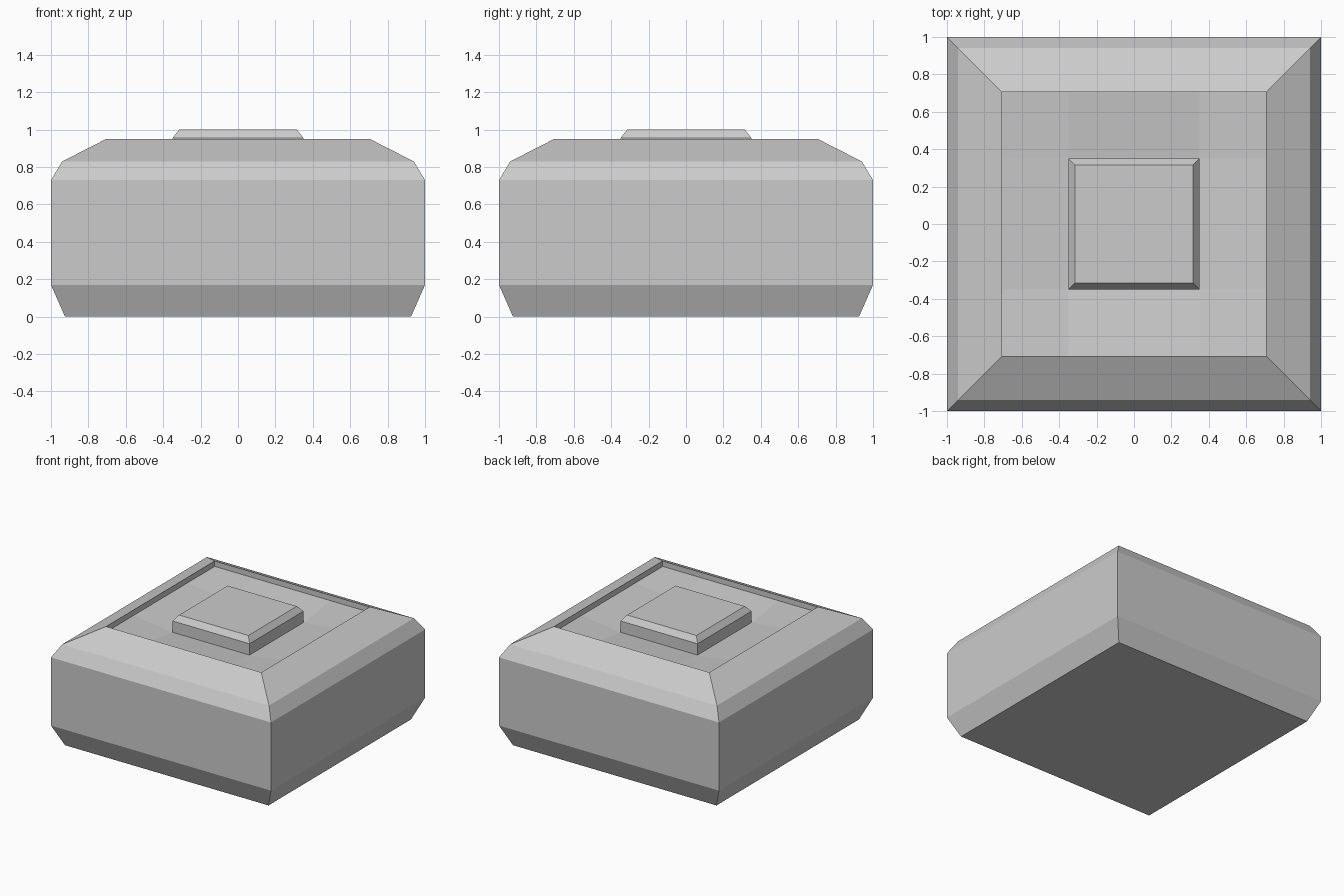
import bpy, bmesh

if "Cube" in bpy.data.objects:
    bpy.data.objects.remove(bpy.data.objects["Cube"])


def make_object(name, bm):
    bmesh.ops.remove_doubles(bm, verts=bm.verts, dist=0.0005)
    bmesh.ops.recalc_face_normals(bm, faces=bm.faces)
    mesh = bpy.data.meshes.new(name)
    bm.to_mesh(mesh)
    bm.free()
    obj = bpy.data.objects.new(name, mesh)
    bpy.context.collection.objects.link(obj)
    return obj


def square_loft(bm, profile):
    """Loft square rings through (half_width, z) points; return the rings."""
    rings = [[bm.verts.new((sx * h, sy * h, z))
              for sx, sy in ((-1, -1), (1, -1), (1, 1), (-1, 1))]
             for h, z in profile]
    for a, b in zip(rings, rings[1:]):
        for i in range(4):
            j = (i + 1) % 4
            bm.faces.new((a[i], a[j], b[j], b[i]))
    return rings


# Body: chamfered square block with a raised rim and a vertical inner wall
bm = bmesh.new()
rings = square_loft(bm, [(0.925, 0), (1.0, 0.17), (1.0, 0.73), (0.94, 0.83),
                         (0.705, 0.95), (0.705, 0.905)])
bm.faces.new(rings[0][::-1])

# Recess floor: 3 x 3 panels dipping towards the middle
steps = (-0.705, -0.35, 0.35, 0.705)
grid = [[bm.verts.new((x, y, 0.862 if max(abs(x), abs(y)) < 0.5 else 0.905))
         for x in steps] for y in steps]
for r in range(3):
    for c in range(3):
        if (r, c) != (1, 1):
            bm.faces.new((grid[r][c], grid[r][c + 1],
                          grid[r + 1][c + 1], grid[r + 1][c]))

# Central button: straight sides with a chamfered top
button = square_loft(bm, [(0.35, 0.862), (0.35, 0.955), (0.315, 1.0)])
bm.faces.new(button[-1])
make_object("block_with_center_button", bm)
